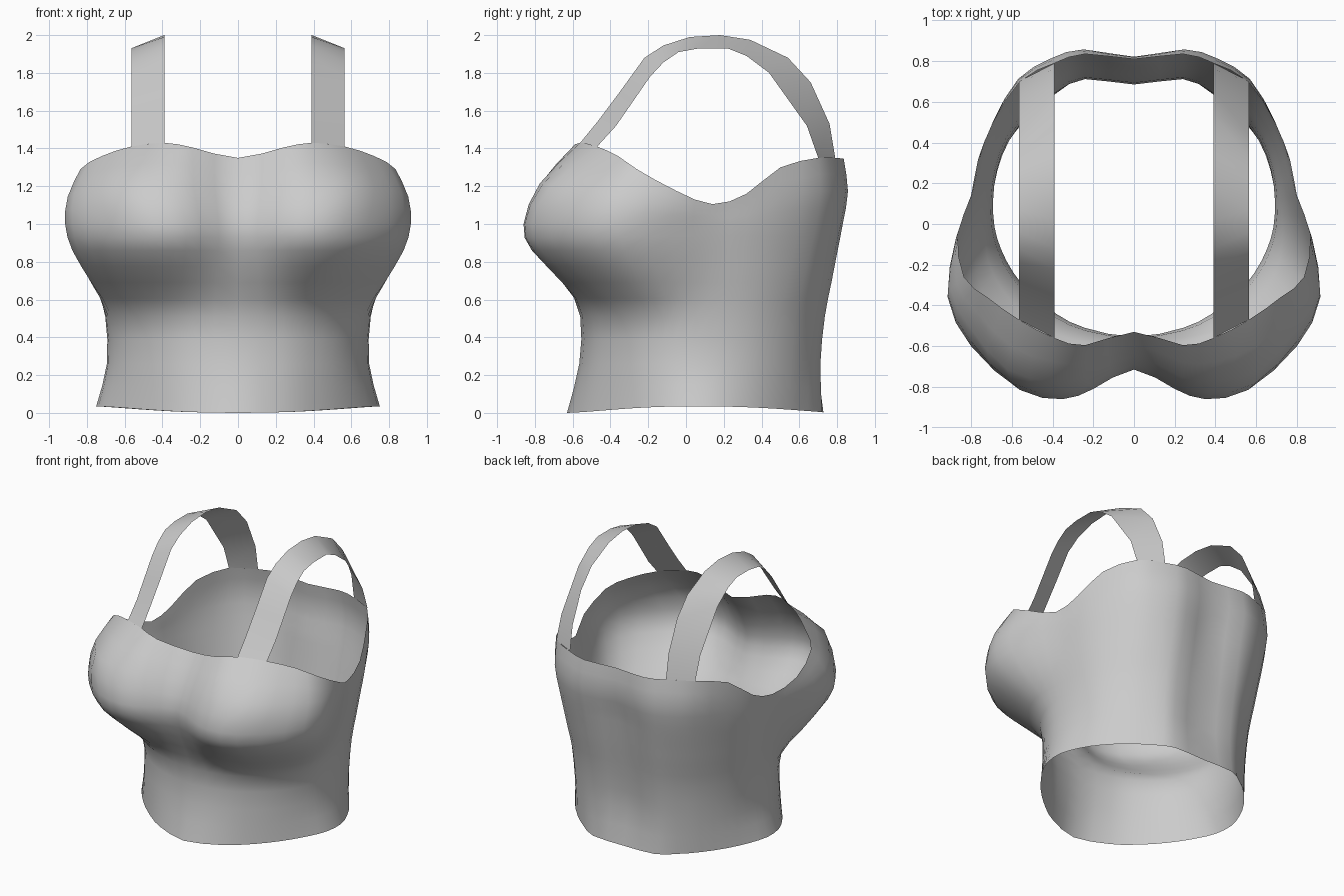
import bpy, bmesh
from math import sin, cos, radians
from mathutils import Vector

if "Cube" in bpy.data.objects:
    bpy.data.objects.remove(bpy.data.objects["Cube"])

# Columns run from front centre, round the +x side, to back centre
ANGLES = [0, 20, 33, 47, 60, 72, 83, 95, 107, 120, 135, 148, 160, 180]
BUST = [(0, -.715), (.20, -.81), (.35, -.86), (.56, -.815), (.80, -.60), (.915, -.36), (.865, -.08),
        (.79, .14), (.75, .32), (.68, .50), (.55, .69), (.40, .79), (.24, .83), (0, .785)]
TOP = [(0, -.53, 1.35), (.24, -.595, 1.405), (.39, -.56, 1.43), (.565, -.47, 1.41), (.72, -.36, 1.36),
       (.835, -.26, 1.29), (.865, -.05, 1.175), (.80, .14, 1.105), (.765, .32, 1.16),
       (.69, .50, 1.30), (.56, .70, 1.35), (.39, .79, 1.35), (.24, .835, 1.345), (0, .81, 1.34)]
SWELL = [1.04, 1.07, 1.09, 1.11, 1.06, 1.03, 1.01, 1, 1, 1.01, 1.025, 1.03, 1.03, 1.03]


def waist_ring(z, width, front, back, p_front, p_back, groove, hem=0):
    """Superellipse with a shallow spine groove at the back."""
    ring = []
    for a in map(radians, ANGLES):
        s, c = sin(a), cos(a)
        p = p_front if c > 0 else p_back
        k = (abs(s) ** p + abs(c) ** p) ** (-1 / p)
        y = .06 - c * k * ((front + .06) if c > 0 else (back - .06))
        ring.append(Vector((width * s * k, y, z + hem * s * s)))
    ring[-1].y -= groove
    ring[0].x = ring[-1].x = 0
    return ring


def spline(pts, n=2):
    """Catmull-Rom refinement; ends on the centre plane stay symmetric."""
    def ghost(end, nxt):
        if abs(end.x) < 1e-4 and abs(nxt.x) > 1e-4:
            return Vector((-nxt.x, nxt.y, nxt.z))
        return 2 * end - nxt
    p = [ghost(pts[0], pts[1])] + pts + [ghost(pts[-1], pts[-2])]
    out = []
    for i in range(1, len(p) - 2):
        a, b, c, d = p[i - 1:i + 3]
        for k in range(n):
            t = k / n
            out.append(.5 * (2 * b + (c - a) * t + (2 * a - 5 * b + 4 * c - d) * t * t
                             + (3 * b - a - 3 * c + d) * t ** 3))
    return out + [pts[-1]]


def sheet(name, rows):
    """Grid surface mirrored across x = 0."""
    bm = bmesh.new()
    grid = [[bm.verts.new(p) for p in row] for row in rows]
    for r0, r1 in zip(grid, grid[1:]):
        for j in range(len(r0) - 1):
            bm.faces.new((r0[j], r0[j + 1], r1[j + 1], r1[j])).smooth = True
    mesh = bpy.data.meshes.new(name)
    bm.to_mesh(mesh)
    bm.free()
    ob = bpy.data.objects.new(name, mesh)
    bpy.context.collection.objects.link(ob)
    mod = ob.modifiers.new("mirror", 'MIRROR')
    mod.merge_threshold = .002
    return ob


# Bodice: hem, waist, underbust, bust, upper bust, neckline and armholes
hem = waist_ring(0, .757, .63, .79, 1.55, 1.68, .065, .035)
low = waist_ring(.26, .695, .565, .745, 1.87, 2.15, .06)
waist = waist_ring(.51, .703, .56, .765, 2, 2.25, .055)
bust = [Vector((x, y, 1.0)) for x, y in BUST]
top = [Vector(p) for p in TOP]


def blend(z, t_front):
    """Ring between waist and bust: full at the front, straight at the back."""
    ring = []
    for i, (w, b) in enumerate(zip(waist, bust)):
        f = min(1, max(0, (8 - i) / 4))
        p = w.lerp(b, f * t_front + (1 - f) * (z - .51) / .49)
        p.z = z
        ring.append(p)
    return ring


upper = []
for b, t, s in zip(bust, top, SWELL):
    m = b.lerp(t, .5)
    upper.append(Vector((m.x * s, m.y * s, m.z)))
rings = [hem, low, waist, blend(.69, .46), blend(.86, .89), bust, upper, top]
columns = [spline(list(col)) for col in zip(*rings)]
sheet("bodice", [spline(list(row)) for row in zip(*columns)])

# Shoulder straps: (y, z) of the inner and outer edges, front to back
INNER = [(-.56, 1.43), (-.47, 1.54), (-.35, 1.70), (-.22, 1.88), (-.12, 1.945), (.02, 1.99),
         (.18, 2.0), (.34, 1.975), (.54, 1.88), (.66, 1.75), (.76, 1.53), (.79, 1.35)]
OUTER = [(-.47, 1.41), (-.37, 1.52), (-.28, 1.65), (-.19, 1.78), (-.12, 1.855), (-.04, 1.91),
         (.07, 1.93), (.22, 1.93), (.32, 1.89), (.44, 1.80), (.64, 1.52), (.70, 1.35)]
sheet("shoulder_strap", [(Vector((.39, *i)), Vector((.565, *o))) for i, o in zip(INNER, OUTER)])
